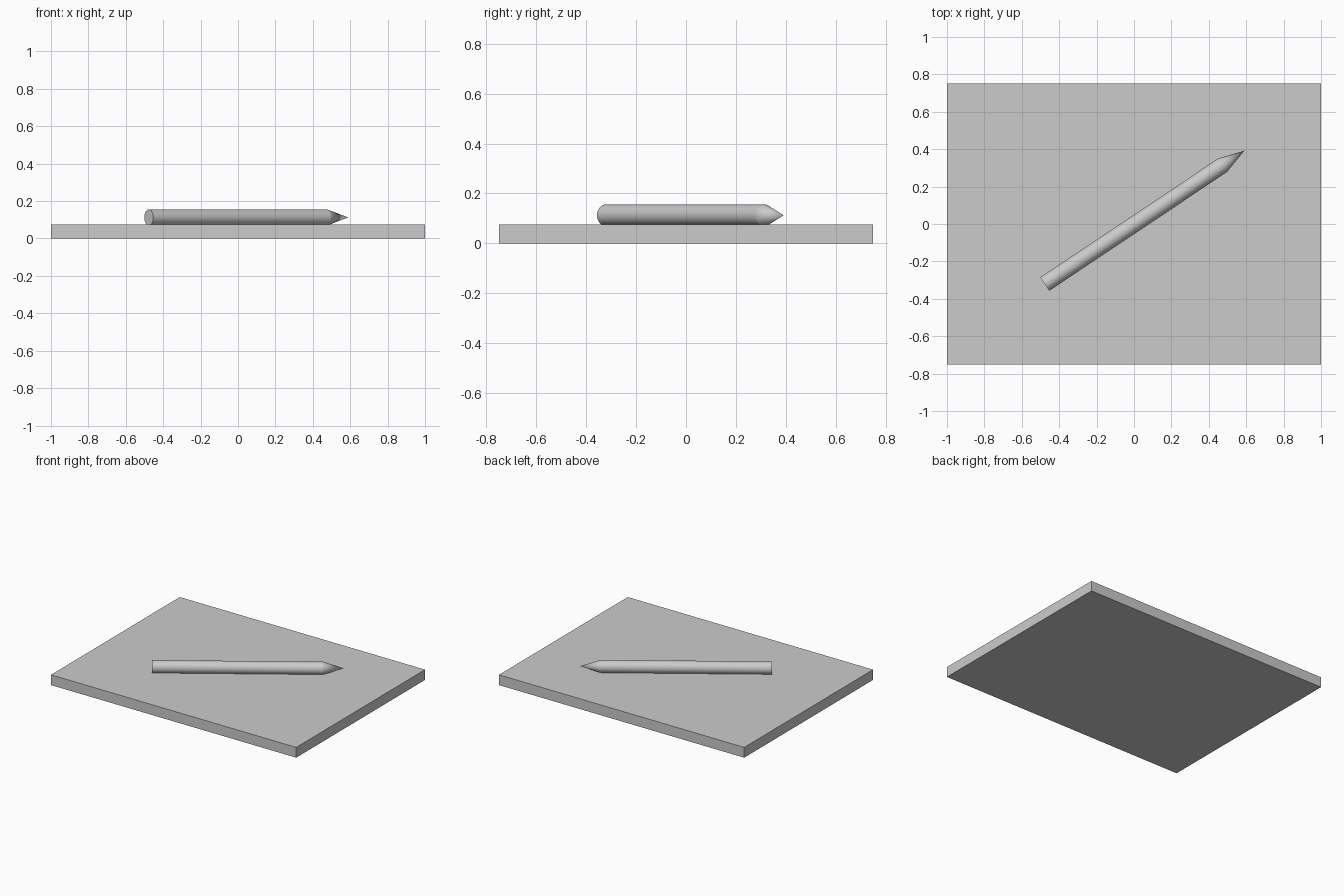
import bpy, math
from mathutils import Vector, Matrix

if "Cube" in bpy.data.objects:
    bpy.data.objects.remove(bpy.data.objects["Cube"])

# Flat board
bpy.ops.mesh.primitive_cube_add(size=1, location=(0, 0, 0.038))
board = bpy.context.object
board.name = "board"
board.scale = (2, 1.5, 0.076)

# Pen axis: lies diagonally, sunk slightly into the board
HEIGHT, RADIUS = 0.1125, 0.0433
tail = Vector((-0.477, -0.321, HEIGHT))
tip = Vector((0.59, 0.392, HEIGHT))
axis = (tip - tail).normalized()
shoulder = tip - axis * 0.14
turn = axis.to_track_quat('Z', 'Y').to_euler()


def pen_part(name, start, end, r1, r2, cap):
    bpy.ops.mesh.primitive_cone_add(vertices=32, radius1=r1, radius2=r2,
                                    depth=(end - start).length, end_fill_type=cap,
                                    location=(start + end) / 2, rotation=turn)
    part = bpy.context.object
    part.name = name
    bpy.ops.object.shade_smooth_by_angle(angle=math.radians(25))
    return part


# Round barrel and pointed tip
pen_part("pen_barrel", tail, shoulder, RADIUS, RADIUS, 'NGON')
pen_part("pen_tip", shoulder, tip, RADIUS, 0, 'NOTHING')
